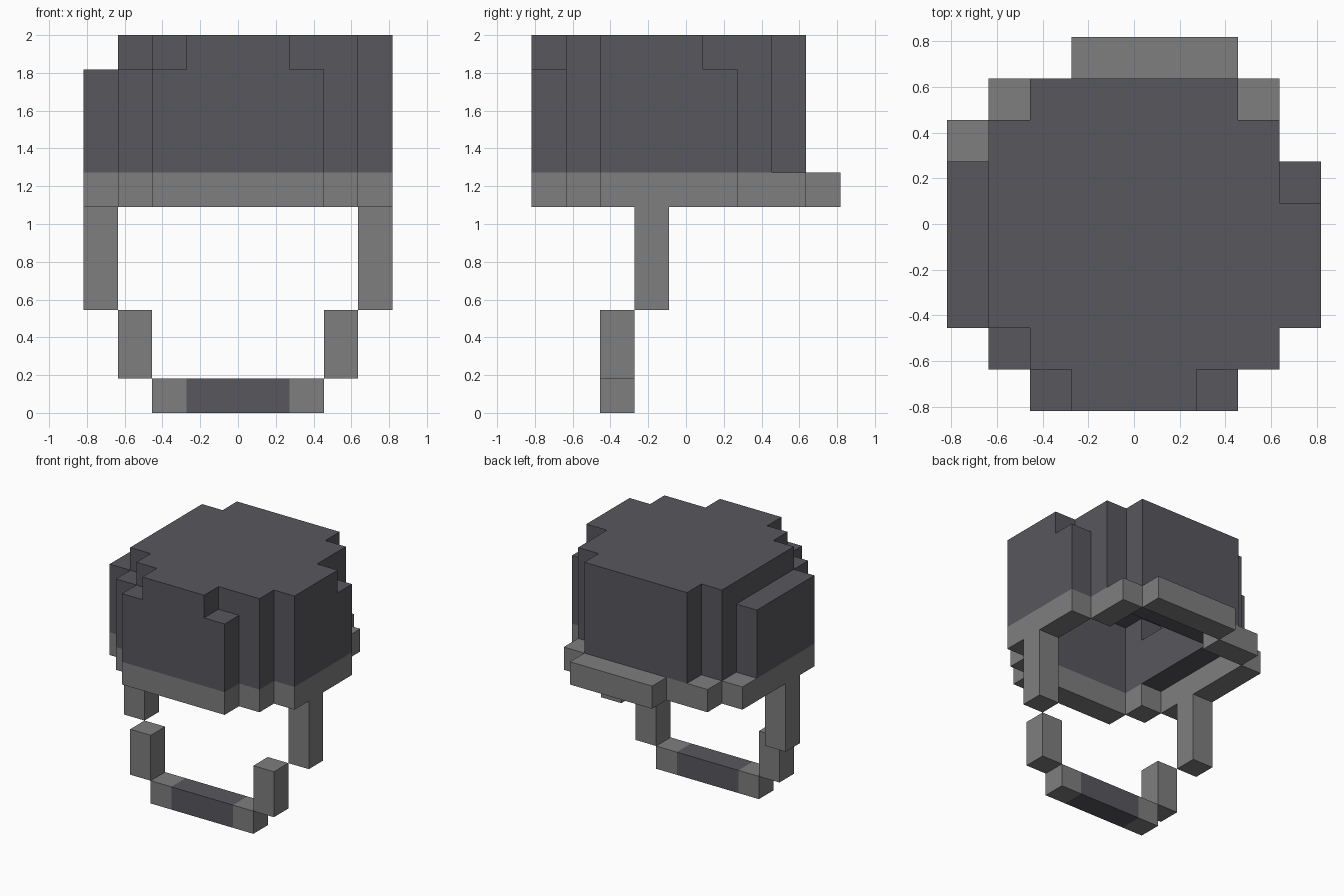
import bpy, bmesh

if "Cube" in bpy.data.objects:
    bpy.data.objects.remove(bpy.data.objects["Cube"], do_unlink=True)

N = 9                             # blocks across the footprint
SIZE = 2 / 11                     # block size
INSET = (2, 1, 0, 0, 0, 0, 1, 2)  # side inset of each crown row, front to back
BACK = len(INSET) - 1


def material(name, rgb):
    m = bpy.data.materials.new(name)
    m.use_nodes = True
    m.diffuse_color = (*rgb, 1)
    m.node_tree.nodes["Principled BSDF"].inputs["Base Color"].default_value = (*rgb, 1)
    return m


def run(x0, x1, y):
    """Blocks of one row, from x0 up to and including x1."""
    return {(x, y) for x in range(x0, x1 + 1)}


def mirror(plan):
    return plan | {(N - 1 - x, y) for x, y in plan}


def raise_plan(plan, z0, z1):
    return {(x, y, z) for x, y in plan for z in range(z0, z1)}


def skin(name, mat, blocks, filled):
    """Skin the blocks, keeping only the faces that border empty space."""
    bm = bmesh.new()
    for block in sorted(blocks):
        for axis in range(3):
            for step in (-1, 1):
                beside = list(block)
                beside[axis] += step
                if tuple(beside) in filled:
                    continue
                ring = []
                for a, b in ((-1, -1), (1, -1), (1, 1), (-1, 1)):
                    p = [c + 0.5 for c in block]
                    p[axis] += step / 2
                    p[(axis + 1) % 3] += a / 2
                    p[(axis + 2) % 3] += b / 2
                    ring.append(bm.verts.new(((p[0] - N / 2) * SIZE, (p[1] - N / 2) * SIZE, p[2] * SIZE)))
                bm.faces.new(ring[::step])
    # weld, then merge coplanar squares into flat panels
    bmesh.ops.remove_doubles(bm, verts=bm.verts[:], dist=0.001)
    bmesh.ops.dissolve_limit(bm, angle_limit=0.01, verts=bm.verts[:], edges=bm.edges[:])
    mesh = bpy.data.meshes.new(name)
    bm.to_mesh(mesh)
    bm.free()
    mesh.materials.append(mat)
    bpy.context.scene.collection.objects.link(bpy.data.objects.new(name, mesh))


dark = material("dark slate", (0.0976, 0.0945, 0.1095))
grey = material("mid grey", (0.209, 0.209, 0.209))

# Rounded crown footprint and the one-block ring around its edge
crown = set().union(*(run(i, N - 1 - i, y) for y, i in enumerate(INSET)))
ring = {(x, y) for x, y in crown
        if y in (0, BACK) or x in (INSET[y], N - 1 - INSET[y])}

# Roof: the crown with its front corners, one side and one rear block left low
low = mirror({(2, 0)}) | {(1, 1), (8, 5)} | {(x, y) for x, y in crown if x == 0}

# Inner padding along one side and the back
lining = {(1, y) for y in range(2, 6)} | run(2, 6, BACK - 1)

# Rim: follows the ring, then flares out behind the crown
rim = {(x, y) for x, y in ring if y < BACK - 1}
rim |= {(0, 6), (7, 6), (7, 7)} | run(1, 2, 7) | run(3, 6, 8)

parts = {
    "helmet_roof": (dark, raise_plan(crown - low, 10, 11)),
    "helmet_walls": (dark, raise_plan(ring, 7, 10)),
    "helmet_lining": (dark, raise_plan(lining, 7, 9)),
    "helmet_rim": (grey, raise_plan(rim, 6, 7)),
    "upper_straps": (grey, raise_plan(mirror({(0, 3)}), 3, 6)),
    "lower_straps": (grey, raise_plan(mirror({(1, 2)}), 1, 3)),
    "strap_ends": (grey, raise_plan(mirror({(2, 2)}), 0, 1)),
    "chin_pad": (dark, raise_plan(run(3, 5, 2), 0, 1)),
}
filled = set().union(*(blocks for _, blocks in parts.values()))
for name, (mat, blocks) in parts.items():
    skin(name, mat, blocks, filled)
